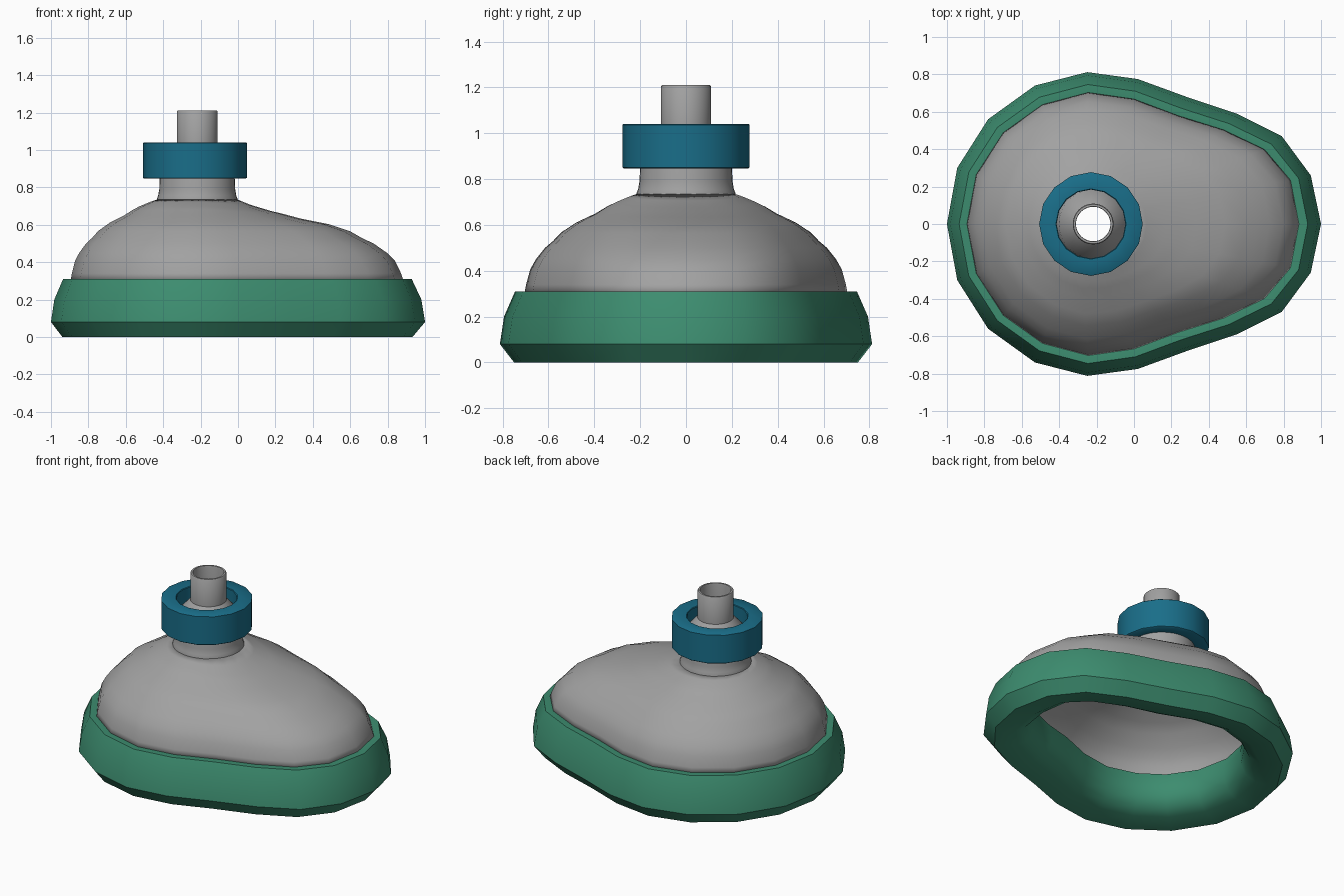
import bpy, bmesh
from math import cos, sin, pi, radians
from mathutils import Vector

cube = bpy.data.objects.get("Cube")
if cube:
    bpy.data.objects.remove(cube, do_unlink=True)


def material(name, rgb):
    m = bpy.data.materials.new(name)
    m.use_nodes = True
    m.diffuse_color = (*rgb, 1)
    m.node_tree.nodes["Principled BSDF"].inputs["Base Color"].default_value = (*rgb, 1)
    return m


GREY = material("shell grey", (0.36, 0.36, 0.36))
GREEN = material("cushion green", (0.046, 0.265, 0.16))
BLUE = material("collar blue", (0.01, 0.155, 0.25))


def loft(name, rings, mat, closed, angle):
    """Skin a list of equal-sized rings; closed joins the last to the first."""
    bm = bmesh.new()
    loops = [[bm.verts.new(p) for p in ring] for ring in rings]
    pairs = list(zip(loops, loops[1:]))
    if closed:
        pairs.append((loops[-1], loops[0]))
    for a, b in pairs:
        for i in range(len(a)):
            j = (i + 1) % len(a)
            bm.faces.new((a[i], a[j], b[j], b[i]))
    if closed:
        bmesh.ops.recalc_face_normals(bm, faces=bm.faces)
    mesh = bpy.data.meshes.new(name)
    bm.to_mesh(mesh)
    bm.free()
    mesh.materials.append(mat)
    ob = bpy.data.objects.new(name, mesh)
    bpy.context.collection.objects.link(ob)
    bpy.ops.object.select_all(action="DESELECT")
    ob.select_set(True)
    bpy.context.view_layer.objects.active = ob
    bpy.ops.object.shade_smooth_by_angle(angle=radians(angle))
    return ob


def lathe(name, x, profile, sides, mat):
    """Revolve a closed (radius, height) profile about a vertical axis at x."""
    rings = [[(x + r * cos(2 * pi * i / sides), r * sin(2 * pi * i / sides), z)
              for i in range(sides)] for r, z in profile]
    return loft(name, rings, mat, True, 40)


def mirrored(half):
    """Complete an outline running from +x to -x by mirroring it across y."""
    return [Vector((x, y, 0)) for x, y in half + [(x, -y) for x, y in half[-2:0:-1]]]


PORT_X = -0.218
outer = mirrored([(1, 0), (.945, .26), (.79, .47), (.55, .59), (.28, .68), (.02, .775),
                  (-.25, .812), (-.53, .74), (-.78, .56), (-.945, .3), (-1, 0)])
inner = mirrored([(.885, 0), (.84, .235), (.7, .4), (.48, .505), (.24, .58), (0, .67),
                  (-.245, .705), (-.49, .64), (-.7, .49), (-.845, .265), (-.895, 0)])
count = len(outer)

# Cushion: a section with an inward lip, swept round the outline (inward fraction, height)
section = [(0, .08), (.17, .2), (.62, .31), (1.8, .31), (2.6, .27), (2.8, .2),
           (2.75, .12), (2.45, .055), (1.85, .018), (.58, 0)]
loft("face_cushion",
     [[o.lerp(i, f) + Vector((0, 0, z)) for o, i in zip(outer, inner)] for f, z in section],
     GREEN, True, 42)

# Dome: blends the outline into the round port, slightly dipped towards the nose
levels = [(0, .3), (.015, .34), (.05, .405), (.1, .45), (.18, .5), (.25, .53),
          (.32, .567), (.45, .61), (.62, .65), (.72, .68), (.8, .699), (.92, .722), (1, .735)]
rings = []
for t, z in levels:
    ring = []
    for i, p in enumerate(inner):
        a = 2 * pi * i / count
        port = Vector((PORT_X + .215 * cos(a), .215 * sin(a), 0))
        dip = .025 * sin(pi * t ** 3) * max(0, cos(a))
        ring.append(p.lerp(port, t) + Vector((0, 0, z - dip)))
    rings.append(ring)
dome = loft("dome_shell", rings, GREY, False, 60)
thick = dome.modifiers.new("wall", "SOLIDIFY")
thick.thickness = .015
thick.offset = -1

# Neck and hollow tube in one turned piece
lathe("neck_and_tube", PORT_X,
      [(.216, .715), (.216, .738), (.209, .755), (.203, .79), (.2, .86), (.183, .95),
       (.109, 1.03), (.109, 1.205), (.105, 1.21), (.094, 1.21), (.092, 1.2), (.092, 1.02),
       (.168, .94), (.185, .85), (.198, .715)], 40, GREY)

# Collar ring
lathe("collar_ring", -.23,
      [(.272, .847), (.277, .851), (.277, 1.037), (.272, 1.041), (.188, 1.041),
       (.184, 1.037), (.184, .851), (.188, .847)], 16, BLUE)
